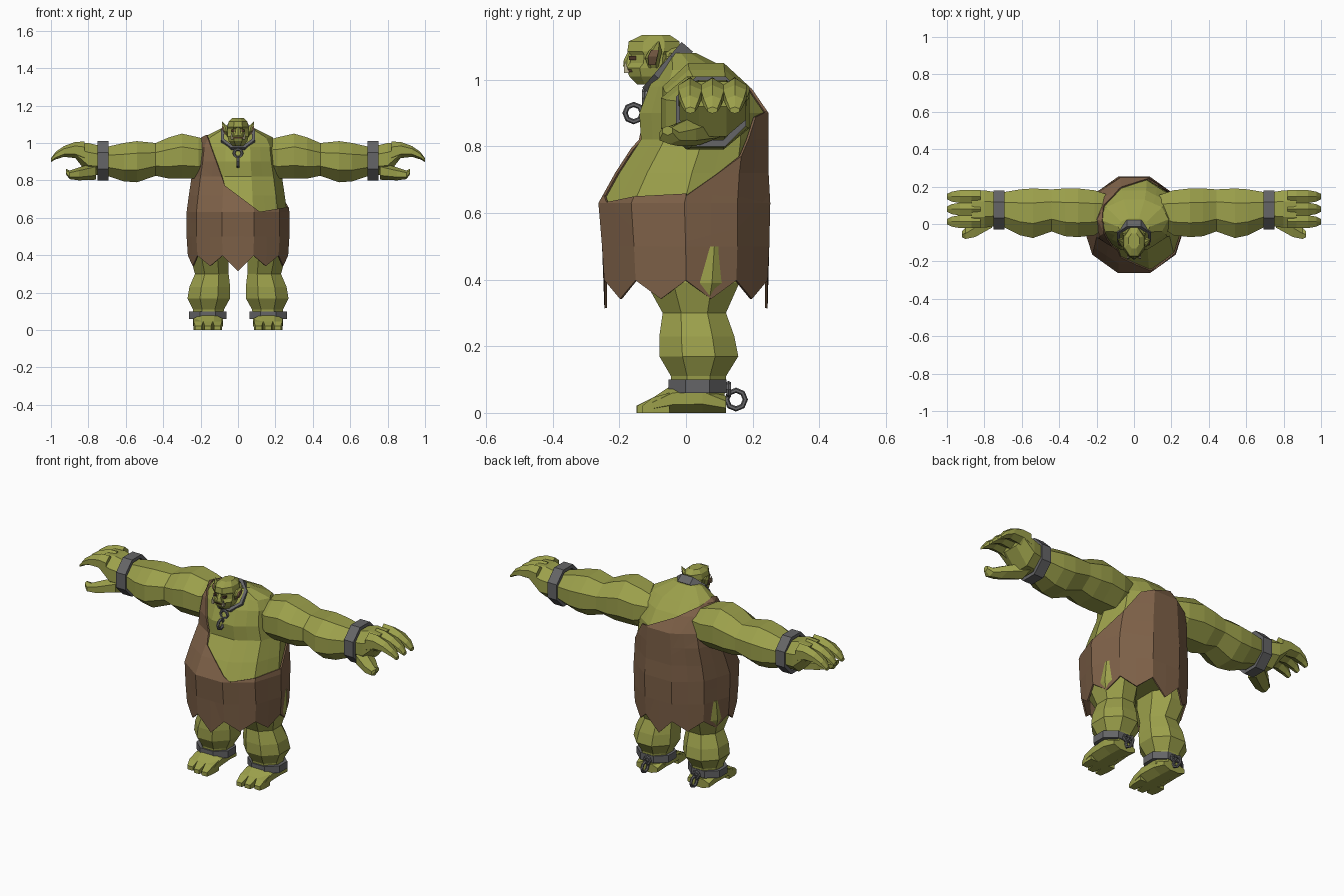
import bpy, bmesh, math
from mathutils import Vector, Matrix

if "Cube" in bpy.data.objects:
    bpy.data.objects.remove(bpy.data.objects["Cube"])


def material(name, r, g, b):
    mat = bpy.data.materials.new(name)
    mat.use_nodes = True
    mat.diffuse_color = (r, g, b, 1)
    mat.node_tree.nodes["Principled BSDF"].inputs["Base Color"].default_value = (r, g, b, 1)
    return mat


skin = material("olive skin", .33, .35, .07)
leather = material("brown leather", .21, .12, .065)
iron = material("grey iron", .13, .13, .135)
dark = material("dark brown", .07, .035, .02)
ivory = material("ivory", .5, .45, .28)


def finish(name, bm, mat, mirror=False, thickness=0):
    bmesh.ops.recalc_face_normals(bm, faces=bm.faces)
    mesh = bpy.data.meshes.new(name)
    bm.to_mesh(mesh)
    bm.free()
    mesh.materials.append(mat)
    obj = bpy.data.objects.new(name, mesh)
    bpy.context.collection.objects.link(obj)
    if thickness:
        solid = obj.modifiers.new("Thickness", "SOLIDIFY")
        solid.thickness = thickness
        solid.offset = -1
    if mirror:
        obj.modifiers.new("Mirror", "MIRROR").use_mirror_merge = False
    return obj


def skin_rings(rings, caps=True):
    """Bridge a list of equal point rings into a tube."""
    bm = bmesh.new()
    loops = [[bm.verts.new(p) for p in ring] for ring in rings]
    n = len(loops[0])
    for low, high in zip(loops, loops[1:]):
        for i in range(n):
            j = (i + 1) % n
            bm.faces.new((low[i], low[j], high[j], high[i]))
    if caps:
        bm.faces.new(loops[0])
        bm.faces.new(loops[-1])
    return bm


def section(axis, pos, a0, a1, b0, b1, sides):
    """Polygon with flat sides that touches the given limits."""
    ring = []
    for i in range(sides):
        t = math.tau * (i + .5) / sides
        k = .5 / math.cos(math.pi / sides)
        p = [(a0 + a1) / 2 + (a1 - a0) * k * math.cos(t),
             (b0 + b1) / 2 + (b1 - b0) * k * math.sin(t)]
        p.insert("xyz".index(axis), pos)
        ring.append(p)
    return ring


def loft(name, axis, stations, mat=skin, mirror=True, sides=8, thickness=0):
    bm = skin_rings([section(axis, *s, sides) for s in stations], caps=not thickness)
    return finish(name, bm, mat, mirror, thickness)


def body_ring(z, front, back, half, grow=0, jag=0):
    """Ten-sided body section with a midpoint on every side."""
    ring = []
    c = math.cos(math.pi / 10)
    for i in range(20):
        t, k = math.tau * i / 20, 1 if i % 2 else c
        ring.append((k * (half + grow) * math.sin(t),
                     (front + back) / 2 - k / c * ((back - front) / 2 + grow) * math.cos(t),
                     z + (jag if i % 2 else -jag if i % 10 else -2 * jag)))
    return ring


# Torso
torso = [(.63, -.25, .24, .262), (.72, -.2, .235, .25), (.82, -.135, .235, .235),
         (.9, -.14, .235, .22), (.98, -.11, .18, .21), (1.03, -.08, .13, .185),
         (1.08, -.06, .03, .085)]
belly = [(.44, -.2, .2, .22)]
finish("torso", skin_rings([body_ring(*s) for s in belly + torso]), skin)

# One-shouldered tunic with a ragged hem
hem = [body_ring(.37, -.245, .245, .268, 0, .028), body_ring(.5, -.252, .25, .275)]
tunic = skin_rings(hem + [body_ring(*s, .013) for s in torso], caps=False)


def plane(*points):
    p, q, r = map(Vector, points)
    n = (q - p).cross(r - p).normalized()
    return p, n if n.x + n.z > 0 else -n


front_cuts = [plane(p, q, (p[0], 1, p[2])) for p, q in (
    ((-.17, 0, 1.05), (-.08, 0, .8)),
    ((-.08, 0, .78), (.12, 0, .63)),
    ((.1, 0, .63), (.28, 0, .66)))]
back_cuts = [plane((-.17, .1, 1.03), (-.12, .16, 1), (.14, .24, .88)),
             plane((.27, 0, .655), (.235, .18, .73), (.14, .24, .88))]
middle = (Vector(), Vector((0, 1, 0)))
for point, normal in [middle] + front_cuts + back_cuts:
    bmesh.ops.bisect_plane(tunic, geom=tunic.verts[:] + tunic.edges[:] + tunic.faces[:],
                           plane_co=point, plane_no=normal)


def is_open(face):
    c = face.calc_center_median()
    cuts, rule = (front_cuts, all) if c.y < 0 else (back_cuts, any)
    return rule((c - p).dot(n) > 0 for p, n in cuts)


bmesh.ops.delete(tunic, geom=[f for f in tunic.faces if is_open(f)], context="FACES")
finish("tunic", tunic, leather, thickness=.008)

# Arms and hands
loft("arm", "x", [(.12, .0, .15, .86, 1.0), (.21, -.06, .18, .81, 1.03), (.3, -.07, .19, .81, 1.05),
                  (.37, -.065, .19, .81, 1.03), (.44, -.04, .185, .825, 1.0),
                  (.54, -.075, .19, .79, 1.01), (.61, -.06, .185, .795, 1.0),
                  (.7, -.015, .17, .825, .98), (.76, -.01, .17, .83, .985)])
loft("palm", "x", [(.74, -.01, .17, .83, .985), (.8, -.02, .18, .83, 1.0), (.87, -.02, .18, .92, .995)])
for i in range(3):
    a = -.022 + i * .067
    b = a + .069
    loft("finger", "x", [(.82, a, b, .9, 1.0), (.87, a, b, .925, 1.0), (.93, a, b, .93, .98),
                         (.975, a + .008, b - .008, .915, .95), (1, a + .02, b - .02, .9, .917)], sides=6)
loft("thumb", "x", [(.76, -.02, .1, .81, .89), (.85, -.07, .03, .805, .865),
                    (.9, -.08, -.02, .81, .85), (.92, -.07, -.04, .835, .86)], sides=6)
loft("wrist_shackle", "x", [(.692, -.03, .18, .8, 1.01), (.75, -.03, .18, .8, 1.01)],
     iron, thickness=.02)

# Legs and feet
loft("leg", "z", [(.5, .05, .25, -.12, .17), (.39, .05, .255, -.12, .16), (.3, .05, .23, -.07, .12),
                  (.23, .042, .26, -.08, .145), (.17, .042, .27, -.08, .157),
                  (.11, .075, .24, -.045, .12), (.04, .085, .235, -.04, .115)])
loft("foot", "y", [(.12, .095, .23, 0, .05), (.05, .085, .24, 0, .09),
                   (-.04, .08, .24, 0, .085), (-.1, .085, .238, 0, .045)])
for i, reach in enumerate((.148, .145, .13)):
    a = .085 + i * .051
    loft("toe", "y", [(-.05, a, a + .05, 0, .06), (-.1, a, a + .05, 0, .046),
                      (-reach, a + .008, a + .042, 0, .022)], sides=4)
loft("ankle_shackle", "z", [(.06, .062, .262, -.052, .122), (.1, .062, .262, -.052, .122)],
     iron, thickness=.02)

# Neck and head
loft("neck", "y", [(.06, -.09, .09, .95, 1.05), (0, -.08, .08, .96, 1.085),
                   (-.06, -.06, .06, .98, 1.11)], mirror=False)
loft("head", "z", [(.985, -.03, .03, -.145, -.07), (1.01, -.05, .05, -.17, -.05),
                   (1.035, -.056, .056, -.18, -.04), (1.05, -.055, .055, -.168, -.03),
                   (1.075, -.055, .055, -.165, -.03), (1.085, -.057, .057, -.176, -.02),
                   (1.115, -.05, .05, -.172, -.02), (1.135, -.03, .03, -.13, -.05)], mirror=False)
loft("nose", "z", [(1.04, -.022, .022, -.186, -.15), (1.06, -.014, .014, -.184, -.15),
                   (1.085, -.01, .01, -.172, -.15)], mirror=False, sides=6)
loft("mouth", "z", [(1.024, -.034, .034, -.181, -.15), (1.031, -.034, .034, -.182, -.15)],
     dark, mirror=False)
loft("eye", "z", [(1.06, .02, .036, -.171, -.15), (1.072, .02, .036, -.171, -.15)], dark, sides=4)
loft("tusk", "z", [(1.02, .025, .037, -.186, -.17), (1.055, .033, .036, -.185, -.182)], ivory, sides=4)
loft("ear", "z", [(1.035, .05, .058, -.11, -.085), (1.065, .05, .078, -.12, -.08),
                  (1.085, .055, .083, -.11, -.075), (1.115, .083, .087, -.085, -.08)], sides=6)
loft("inner_ear", "z", [(1.045, .058, .07, -.112, -.092), (1.07, .06, .084, -.114, -.086),
                        (1.09, .07, .086, -.104, -.082)], leather, sides=4)

# Collar, tilted around the neck
bm = bmesh.new()
tilt = Matrix.Translation((0, -.055, 1.03)) @ Matrix.Rotation(.86, 4, "X")
bmesh.ops.create_cone(bm, cap_ends=False, segments=8, radius1=.098, radius2=.098, depth=.045,
                      matrix=tilt @ Matrix.Rotation(math.pi / 8, 4, "Z"))
finish("collar", bm, iron, thickness=.018)


# Chain links
def link(name, place, turn, size, mirror):
    rings = []
    for i in range(8):
        t = math.tau * i / 8
        spoke = Vector((math.cos(t), math.sin(t), 0))
        rings.append([spoke * (size + .008 * math.cos(u)) + Vector((0, 0, .008 * math.sin(u)))
                      for u in (math.tau * k / 6 for k in range(6))])
    bm = skin_rings(rings + rings[:1], caps=False)
    bmesh.ops.remove_doubles(bm, verts=bm.verts, dist=.0001)
    bm.transform(Matrix.Translation(place) @ Matrix.Rotation(math.radians(90), 4, turn))
    finish(name, bm, iron, mirror)


link("collar_link", (0, -.125, .945), "X", .022, False)
link("hanging_link", (0, -.157, .9), "Y", .026, False)
link("ankle_link", (.155, .15, .04), "Y", .028, True)
link("ankle_staple", (.155, .128, .07), "X", .018, True)
